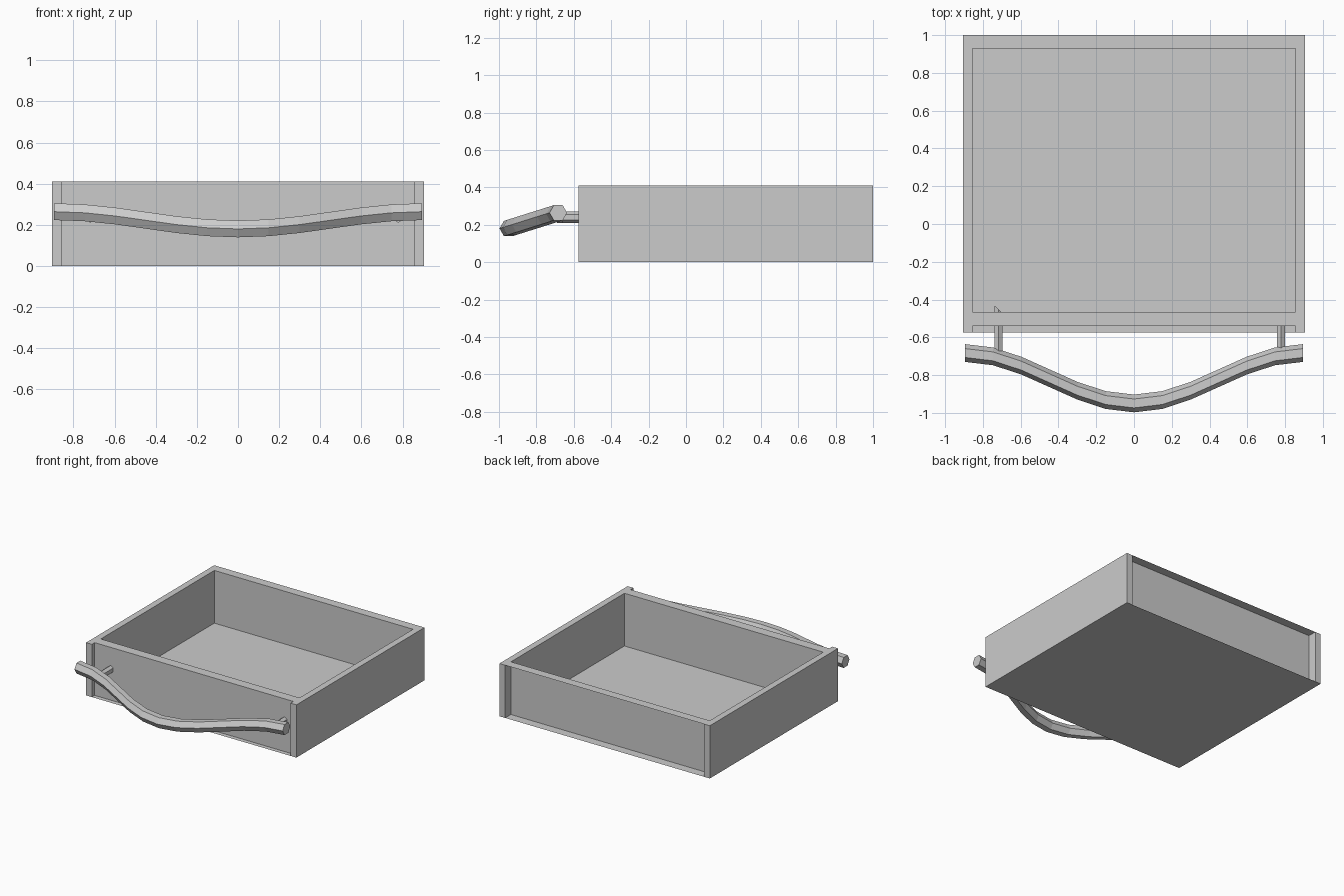
import bpy, math

if "Cube" in bpy.data.objects:
    bpy.data.objects.remove(bpy.data.objects["Cube"])

X_OUT, X_IN = 0.905, 0.855      # side wall outer / inner faces
Y_FRONT, Y_BACK = -0.575, 1.0
H = 0.41


def make(name, verts, faces):
    mesh = bpy.data.meshes.new(name)
    mesh.from_pydata(verts, [], faces)
    mesh.update()
    ob = bpy.data.objects.new(name, mesh)
    bpy.context.collection.objects.link(ob)
    return ob


def box(name, x0, x1, y0, y1, z0, z1):
    v = [(x, y, z) for z in (z0, z1) for x, y in ((x0, y0), (x1, y0), (x1, y1), (x0, y1))]
    f = [(3, 2, 1, 0), (4, 5, 6, 7)]
    f += [(i, (i + 1) % 4, (i + 1) % 4 + 4, i + 4) for i in range(4)]
    return make(name, v, f)


def loft(name, rings):
    """Skin equal-sized rings of points and cap both ends."""
    n = len(rings[0])
    v = [p for r in rings for p in r]
    f = [(k * n + i, k * n + (i + 1) % n, (k + 1) * n + (i + 1) % n, (k + 1) * n + i)
         for k in range(len(rings) - 1) for i in range(n)]
    f += [tuple(reversed(range(n))), tuple(range(len(v) - n, len(v)))]
    return make(name, v, f)


# Side walls run full depth
for side, s in (("left", -1), ("right", 1)):
    a, b = sorted((s * X_IN, s * X_OUT))
    box(side + "_wall", a, b, Y_FRONT, Y_BACK, 0, H)

# Recessed front panel
box("front_panel", -X_IN, X_IN, -0.54, -0.465, 0, H)

# Thin bottom sheet
make("floor", [(-X_IN, Y_FRONT, 0), (X_IN, Y_FRONT, 0), (X_IN, Y_BACK, 0), (-X_IN, Y_BACK, 0)],
     [(3, 2, 1, 0)])

# Thin back sheet with a lip over the open rear recess
make("back_panel", [(-X_IN, 0.93, 0), (X_IN, 0.93, 0), (X_IN, 0.93, H), (-X_IN, 0.93, H),
                    (X_IN, Y_BACK, H), (-X_IN, Y_BACK, H)],
     [(0, 1, 2, 3), (3, 2, 4, 5)])

# Bowed hexagonal handle
rings = []
for k in range(13):
    x = -0.895 + 1.79 * k / 12
    bow = (1 + math.cos(math.pi * x / 0.895)) / 2
    cy, cz = -0.683 - 0.267 * bow, 0.264 - 0.084 * bow
    rings.append([(x, cy + 0.047 * math.cos(i * math.pi / 3), cz + 0.047 * math.sin(i * math.pi / 3))
                  for i in range(6)])
loft("handle", rings)


# Posts joining handle to front panel; the left one pokes through with a slanted tip
def post(name, cx, y0, y1, slant):
    prof = [(0.025 * math.cos(a), 0.03 * math.sin(a))
            for a in (math.pi / 2 - i * math.pi / 3 for i in range(6))]
    near = [(cx + px, y0, 0.24 + pz) for px, pz in prof]
    far = [(cx + px, y1 - slant * px, 0.24 + pz) for px, pz in prof]
    loft(name, [near, far])


post("left_post", -0.717, -0.69, -0.452, 0.95)
post("right_post", 0.778, -0.66, -0.50, 0)
